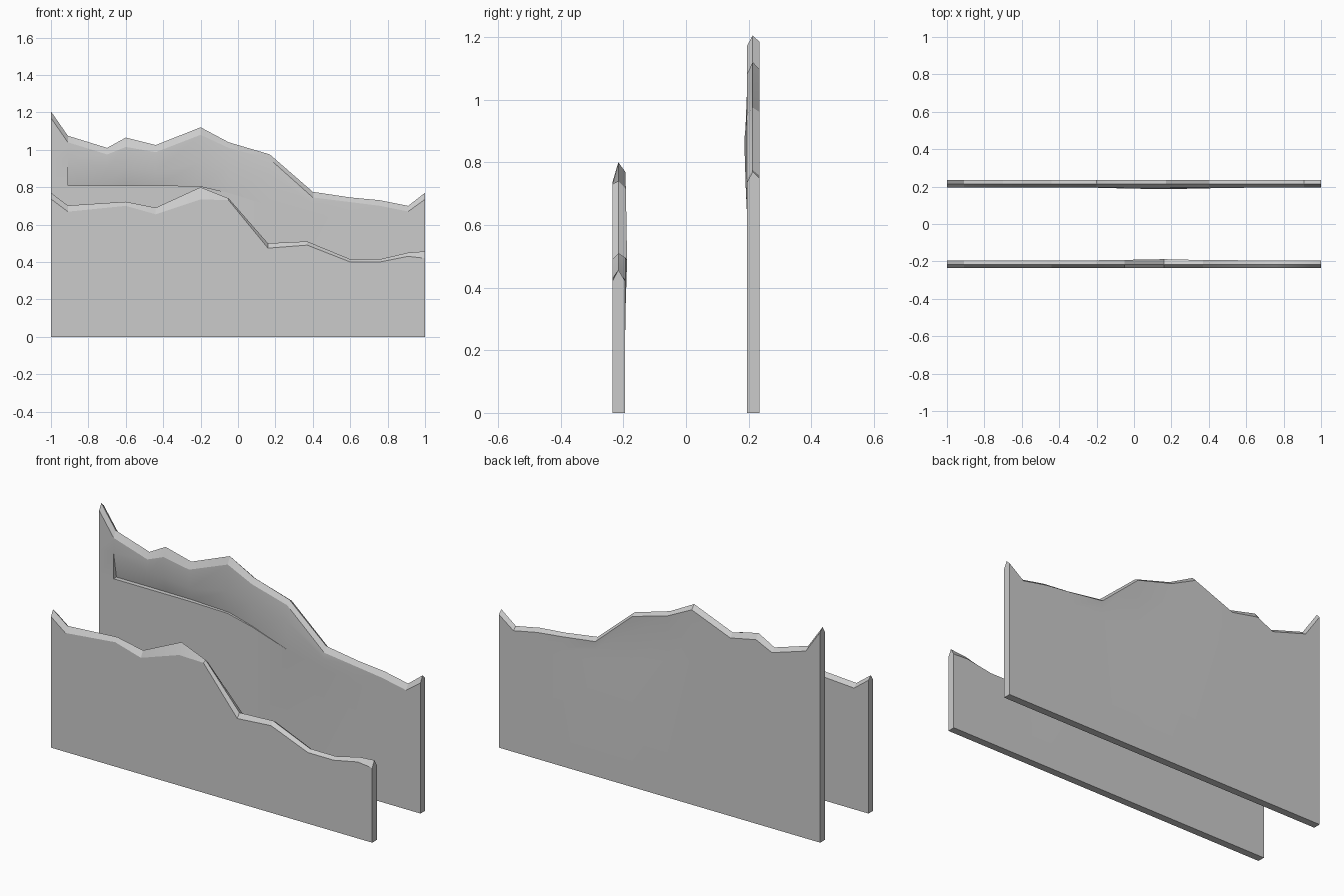
import bpy, bmesh


def loft(name, sections):
    """Skin closed (y, z) outlines placed along x and cap both ends."""
    bm = bmesh.new()
    rings = [[bm.verts.new((x, y, z)) for y, z in pts] for x, pts in sections]
    n = len(rings[0])
    for a, b in zip(rings, rings[1:]):
        for i in range(n):
            j = (i + 1) % n
            bm.faces.new((a[i], a[j], b[j], b[i]))
    bm.faces.new(rings[0])
    bm.faces.new(rings[-1])
    bmesh.ops.remove_doubles(bm, verts=bm.verts, dist=1e-4)
    bmesh.ops.recalc_face_normals(bm, faces=bm.faces)
    mesh = bpy.data.meshes.new(name)
    bm.to_mesh(mesh)
    bm.free()
    obj = bpy.data.objects.new(name, mesh)
    bpy.context.collection.objects.link(obj)
    bpy.ops.object.select_all(action='DESELECT')
    obj.select_set(True)
    bpy.context.view_layer.objects.active = obj
    bpy.ops.object.shade_smooth_by_angle(angle=0.35)
    return obj


# Rear wall: x, ridge z, edge drop, ledge z, ledge depth, hollow top z, bulge
rear = [
    (-1.00, 1.205, .035, .81, 0, .955, 0),
    (-0.91, 1.075, .035, .81, 0, .955, 0),
    (-0.91, 1.075, .035, .81, .025, .955, 0),
    (-0.70, 1.010, .035, .81, .025, .90, 0),
    (-0.60, 1.065, .050, .81, .024, .90, 0),
    (-0.44, 1.025, .038, .81, .022, .88, 0),
    (-0.20, 1.120, .040, .805, .014, .93, 0),
    (-0.05, 1.040, .030, .77, .006, .91, .004),
    (0.17, 0.975, .025, .70, 0, .87, .008),
    (0.40, 0.775, .030, .65, 0, .71, .003),
    (0.60, 0.745, .025, .62, 0, .66, 0),
    (0.76, 0.730, .030, .60, 0, .65, 0),
    (0.91, 0.700, .030, .58, 0, .63, 0),
    (1.00, 0.770, .035, .58, 0, .63, 0),
]
Y0, YM, Y1 = .194, .213, .235
loft("rear_ridge_wall", [
    (x, [(Y0, 0), (Y0, zl), (Y0 + d, zl), (Y0 - b, zw), (Y0, r - e),
         (YM, r), (Y1, r - e * .6), (Y1 - b, zw), (Y1, zl), (Y1, 0)])
    for x, r, e, zl, d, zw, b in rear])

# Front wall: x, ridge z, front edge drop, rear edge drop, rear bulge
front = [
    (-1.00, .770, .033, .020, 0),
    (-0.91, .702, .033, .020, 0),
    (-0.60, .722, .022, .020, 0),
    (-0.44, .690, .035, .020, 0),
    (-0.20, .800, .065, .030, 0),
    (-0.05, .740, .010, .025, .002),
    (0.16, .500, .026, .015, .006),
    (0.37, .510, .020, .015, .001),
    (0.60, .415, .015, .015, 0),
    (0.76, .415, .015, .015, 0),
    (0.91, .450, .020, .025, 0),
    (1.00, .457, .037, .037, 0),
]
Y0, YM, Y1 = -.235, -.216, -.194
loft("front_ridge_wall", [
    (x, [(Y0, 0), (Y0, r - f), (YM, r), (Y1 + b, r - k), (Y1, r * .6), (Y1, 0)])
    for x, r, f, k, b in front])
